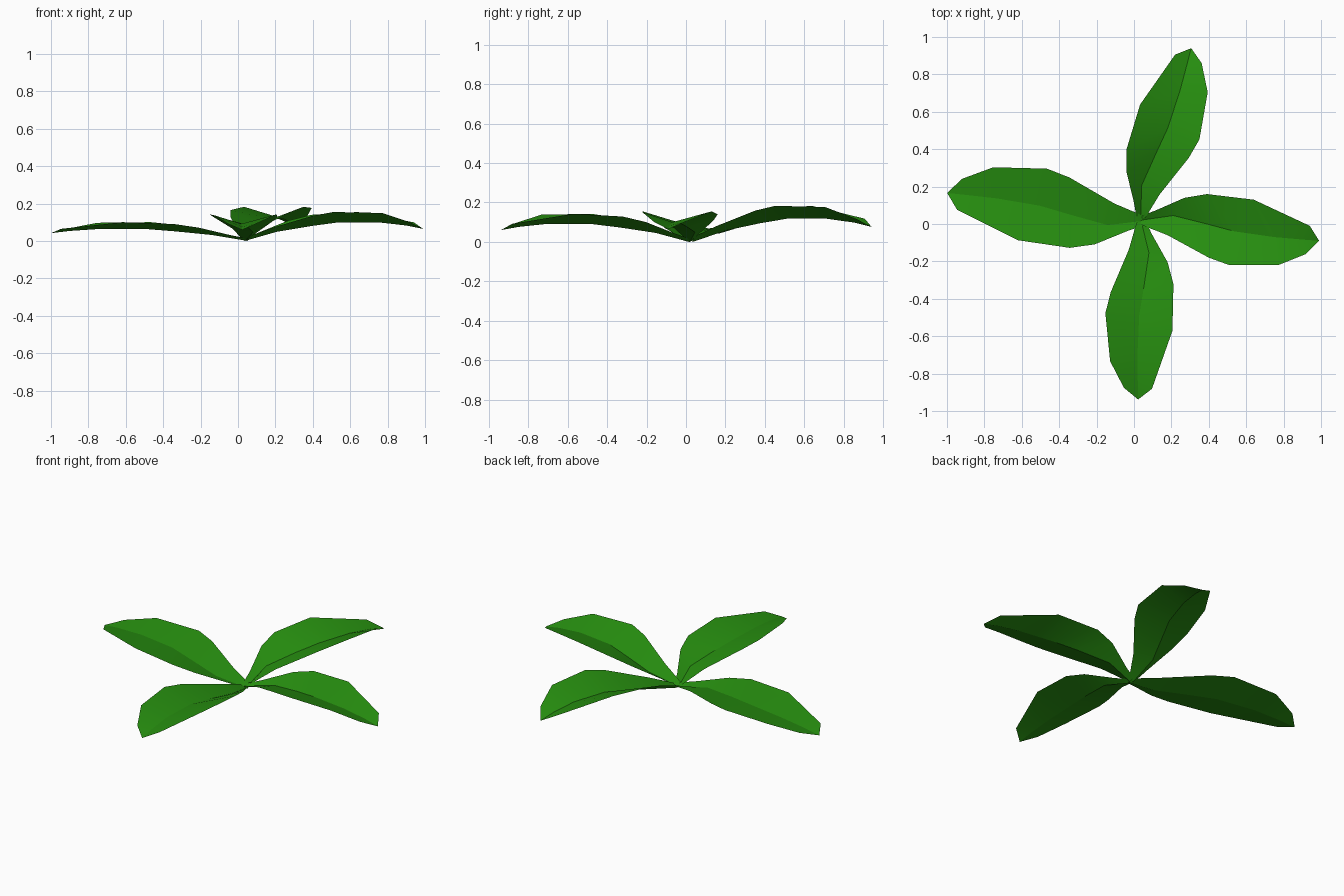
import bpy
import bmesh
from math import radians
from mathutils import Matrix, Vector

cube = bpy.data.objects.get("Cube")
if cube:
    bpy.data.objects.remove(cube, do_unlink=True)

# Leaf green
green = bpy.data.materials.new("leaf green")
green.use_nodes = True
colour = (0.02, 0.275, 0.005, 1)
green.diffuse_color = colour
shader = green.node_tree.nodes["Principled BSDF"]
shader.inputs["Base Color"].default_value = colour
shader.inputs["Roughness"].default_value = 0.8

# Cross-sections of one leaf from stalk to tip: left edge, midrib, right edge
LEFT_EDGE = [(.04, .045, .02), (.11, .07, .045), (.27, .14, .11),
             (.39, .16, .14), (.64, .13, .155), (.94, -.01, .1)]
MIDRIB = [(.035, .02, 0), (.21, .045, .05), (.39, 0, .08),
          (.54, -.04, .1), (.75, -.07, .1), (.9, -.083, .083)]
RIGHT_EDGE = [(.04, -.005, .02), (.18, -.06, .07), (.4, -.18, .135),
              (.51, -.22, .155), (.77, -.22, .15), (.92, -.16, .1)]
TIP = (.99, -.09, .065)


def make_leaf(name, angle, length, height, offset):
    """Folded leaf blade, turned and stretched about the crown."""
    bm = bmesh.new()
    left, mid, right = ([bm.verts.new(p) for p in row]
                        for row in (LEFT_EDGE, MIDRIB, RIGHT_EDGE))
    tip = bm.verts.new(TIP)
    for outer, inner in ((mid, left), (right, mid)):
        for i in range(len(mid) - 1):
            bm.faces.new((outer[i], outer[i + 1], inner[i + 1], inner[i]))
        bm.faces.new((outer[-1], tip, inner[-1]))

    # Crease along the midrib, soft elsewhere
    spine = set(mid) | {tip}
    for edge in bm.edges:
        edge.smooth = not all(v in spine for v in edge.verts)
    for face in bm.faces:
        face.smooth = True

    place = (Matrix.Translation(Vector((*offset, 0)))
             @ Matrix.Rotation(radians(angle), 4, "Z")
             @ Matrix.Diagonal((length, length, height, 1)))
    bm.transform(place)
    mesh = bpy.data.meshes.new(name)
    bm.to_mesh(mesh)
    bm.free()
    mesh.materials.append(green)
    leaf = bpy.data.objects.new(name, mesh)
    bpy.context.collection.objects.link(leaf)


# Four leaves around the crown
make_leaf("left_leaf", 0, 1, 1, (0, 0))
make_leaf("back_leaf", 80, .985, 1.18, (.049, -.005))
make_leaf("right_leaf", 178.5, 1.105, .65, (.092, .038))
make_leaf("front_leaf", -84.4, .993, .92, (.015, .049))
